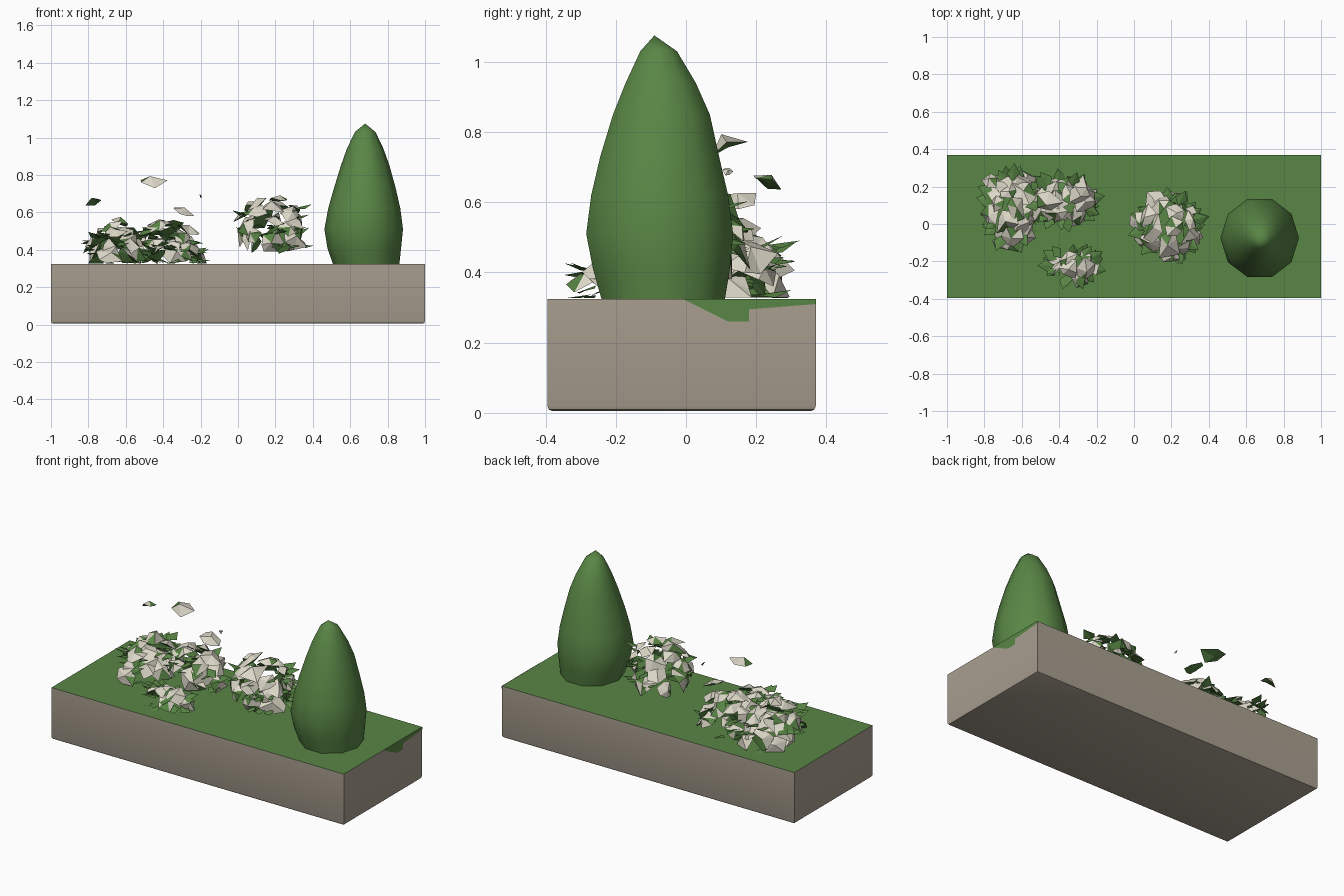
import bpy, bmesh, math, random
from mathutils import Vector

if "Cube" in bpy.data.objects:
    bpy.data.objects.remove(bpy.data.objects["Cube"])

random.seed(7)


def material(name, rgb):
    m = bpy.data.materials.new(name)
    m.diffuse_color = (*rgb, 1)
    m.use_nodes = True
    m.node_tree.nodes["Principled BSDF"].inputs["Base Color"].default_value = m.diffuse_color
    return m


STONE = material("stone", (0.40, 0.35, 0.28))
GREEN = material("foliage", (0.10, 0.24, 0.06))
CREAM = material("petal", (0.72, 0.69, 0.58))


def finish(bm, name, *mats):
    me = bpy.data.meshes.new(name)
    bm.to_mesh(me)
    bm.free()
    ob = bpy.data.objects.new(name, me)
    bpy.context.collection.objects.link(ob)
    for m in mats:
        me.materials.append(m)
    return ob


def smooth(ob, angle):
    bpy.ops.object.select_all(action='DESELECT')
    ob.select_set(True)
    bpy.context.view_layer.objects.active = ob
    bpy.ops.object.shade_smooth_by_angle(angle=math.radians(angle))


# Planter box: open top, slightly softened lower edges
X, Y0, Y1, Z0, Z1 = 1.0, -0.395, 0.37, 0.005, 0.325
bm = bmesh.new()
bmesh.ops.create_cube(bm, size=1)
for v in bm.verts:
    v.co = (v.co.x * 2 * X, Y0 + (v.co.y + .5) * (Y1 - Y0), Z0 + (v.co.z + .5) * (Z1 - Z0))
low = [e for e in bm.edges if all(v.co.z < 0.1 for v in e.verts)]
bmesh.ops.bevel(bm, geom=low, offset=0.015, segments=2, affect='EDGES', profile=0.5)
top = [f for f in bm.faces if f.normal.z > 0.9 and f.calc_center_median().z > 0.3]
bmesh.ops.delete(bm, geom=top, context='FACES_ONLY')
smooth(finish(bm, "planter_box", STONE), 35)

# Grass surface, plus the flap hanging over the back of the right end
bm = bmesh.new()
bm.faces.new([bm.verts.new(c) for c in ((-X, Y0, Z1), (X, Y0, Z1), (X, Y1, Z1), (-X, Y1, Z1))])
flap = ((-0.01, .325), (0.12, .26), (0.18, .26), (0.18, .295), (0.37, .31), (0.37, .325))
bm.faces.new([bm.verts.new((X + .002, y, z)) for y, z in flap])
finish(bm, "grass_top", GREEN)

# Cone-shaped bush: rings of (z, centre x, centre y, radius x, radius y)
rings = [(0.325, .685, -.065, .178, .185), (0.41, .675, -.07, .197, .205),
         (0.51, .672, -.075, .210, .220), (0.62, .675, -.075, .193, .205),
         (0.73, .678, -.075, .165, .178), (0.85, .68, -.07, .13, .145),
         (0.94, .68, -.072, .098, .105), (1.03, .68, -.078, .055, .055)]
N = 10
bm = bmesh.new()
loops = []
for z, cx, cy, rx, ry in rings:
    loops.append([bm.verts.new((cx + rx * math.cos(2 * math.pi * i / N),
                                cy + ry * math.sin(2 * math.pi * i / N), z)) for i in range(N)])
for a, b in zip(loops, loops[1:]):
    for i in range(N):
        j = (i + 1) % N
        bm.faces.new((a[i], a[j], b[j], b[i]))
tip = bm.verts.new((.68, -.09, 1.075))
for i in range(N):
    bm.faces.new((loops[-1][i], loops[-1][(i + 1) % N], tip))
smooth(finish(bm, "cone_bush", GREEN), 40)


def blossom(bm, pos, normal, size):
    """Crumpled clump: cream on the outside, green underneath."""
    q = Vector(normal).normalized().to_track_quat('Z', 'Y')
    pos = Vector(pos)
    n = random.randint(5, 7)
    rim = []
    for i in range(n):
        a = 2 * math.pi * (i + random.uniform(-.3, .3)) / n
        r = size * random.uniform(.7, 1.35)
        p = pos + q @ Vector((r * math.cos(a), r * math.sin(a), size * random.uniform(-.5, .15)))
        p.z = max(p.z, Z1 + .003)
        rim.append(bm.verts.new(p))
    hi = bm.verts.new(pos + q @ Vector((0, 0, size * .3)))
    lo = bm.verts.new(pos - q @ Vector((0, 0, size * .3)))
    for i in range(n):
        a, b = rim[i], rim[(i + 1) % n]
        f = bm.faces.new((a, b, hi))
        f.material_index = 1 if random.random() < .85 else 0
        bm.faces.new((b, a, lo))


def leaf(bm, pos, direction, size):
    """Pointed two-facet leaf."""
    d = Vector(direction).normalized()
    side = d.cross(Vector((0, 0, 1)))
    side = side.normalized() if side.length > .01 else Vector((1, 0, 0))
    p = Vector(pos)
    pts = [p, p + d * size * .5 + side * size * .35, p + d * size, p + d * size * .4 - side * size * .35]
    pts[1].z -= size * .15
    vs = []
    for c in pts:
        c.z = max(c.z, Z1 + .002)
        vs.append(bm.verts.new(c))
    bm.faces.new((vs[0], vs[1], vs[2]))
    bm.faces.new((vs[0], vs[2], vs[3]))


def shrub(name, centre, radii, blossoms, leaves, size, zmin, extra=()):
    """Hollow shell of blossoms and leaves spread evenly over an ellipsoid."""
    bm = bmesh.new()
    c, r = Vector(centre), Vector(radii)
    for i in range(blossoms):
        z = zmin + (1 - zmin) * (i + .5) / blossoms
        a = i * 2.39996 + random.uniform(-.3, .3)
        s = math.sqrt(1 - z * z)
        d = Vector((s * math.cos(a), s * math.sin(a), z))
        n = d + Vector((0, 0, .6)) + Vector([random.uniform(-.3, .3) for _ in range(3)])
        blossom(bm, c + d * r * random.uniform(.85, 1.0), n, size * random.uniform(.75, 1.2))
    for i in range(leaves):
        a = random.uniform(0, 2 * math.pi)
        d = Vector((math.cos(a), math.sin(a), random.uniform(-.3, .45)))
        p = c + Vector((d.x * r.x * .7, d.y * r.y * .7, random.uniform(-.6, .7) * r.z))
        p.z = max(p.z, Z1 + .01)
        leaf(bm, p, d, size * random.uniform(1, 1.7))
    for pos, nrm, s in extra:
        blossom(bm, pos, nrm, s)
    finish(bm, name, GREEN, CREAM)


# Round flowering shrub in the middle
shrub("middle_shrub", (.18, -.01, .52), (.18, .17, .17), 27, 30, .062, -.7)

# Low flowering mounds on the left, with loose blossoms above them
shrub("left_shrub_outer", (-.66, .08, .37), (.14, .21, .19), 22, 24, .062, -.1,
      [((-.77, .24, .665), (-.5, .3, 1), .05)])
shrub("left_shrub_inner", (-.38, .12, .38), (.17, .12, .19), 18, 20, .066, -.1,
      [((-.47, .11, .775), (0, -.5, 1), .07), ((-.29, .15, .61), (.3, -.2, 1), .055),
       ((-.2, .12, .69), (1, 0, .5), .013)])
shrub("left_shrub_front", (-.33, -.22, .36), (.14, .07, .09), 8, 22, .055, 0)
